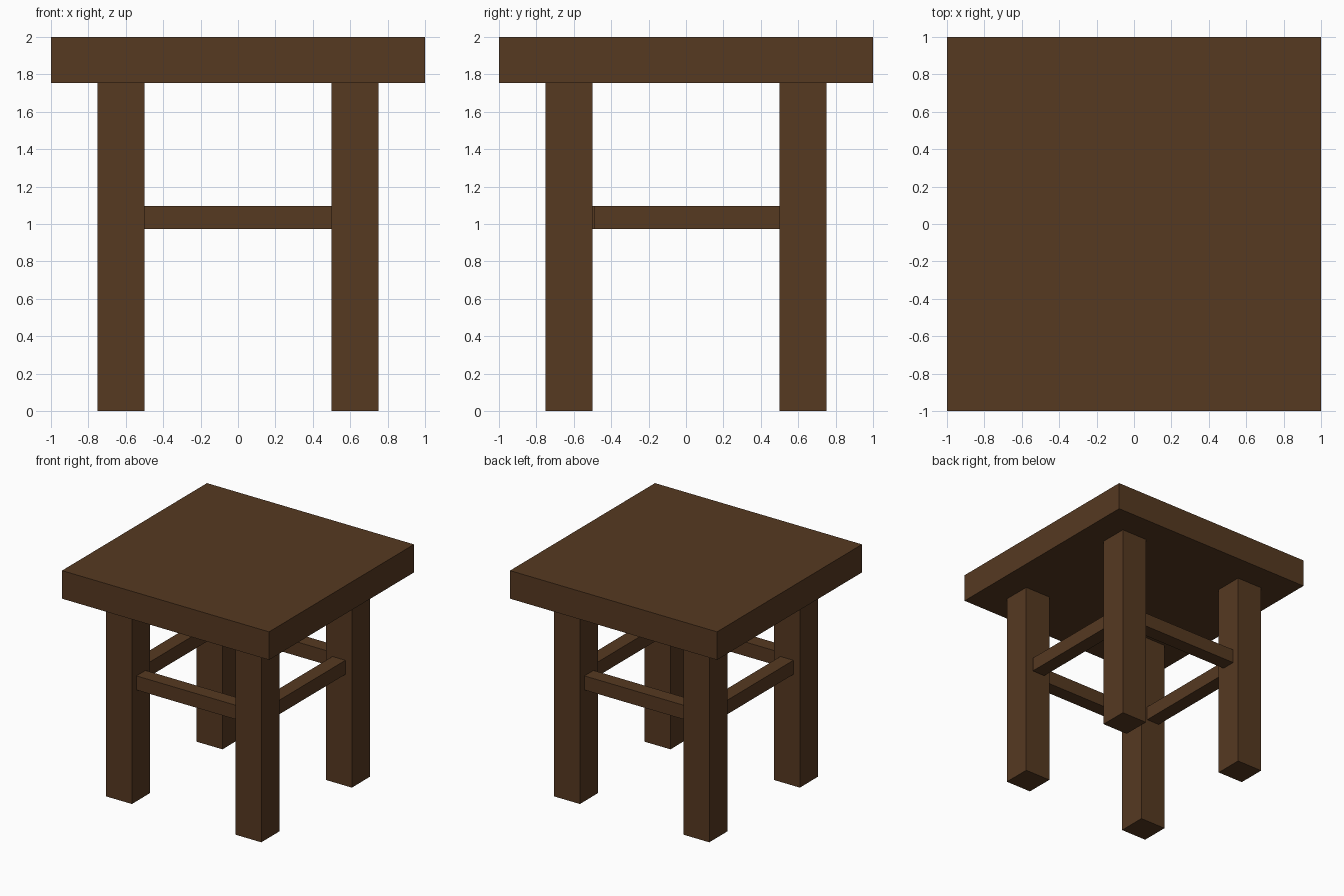
import bpy

if "Cube" in bpy.data.objects:
    bpy.data.objects.remove(bpy.data.objects["Cube"])

wood = bpy.data.materials.new("dark brown wood")
wood.diffuse_color = (0.093, 0.041, 0.0152, 1)
wood.use_nodes = True
wood.node_tree.nodes["Principled BSDF"].inputs["Base Color"].default_value = wood.diffuse_color


def box(name, x, y, z):
    """Box from (min, max) ranges on each axis."""
    bpy.ops.mesh.primitive_cube_add(size=1, location=[(a + b) / 2 for a, b in (x, y, z)])
    ob = bpy.context.object
    ob.name = name
    ob.scale = [b - a for a, b in (x, y, z)]
    bpy.ops.object.transform_apply(location=False, rotation=False, scale=True)
    ob.data.materials.append(wood)


# Seat slab
SEAT_Z = 1.755
box("seat", (-1, 1), (-1, 1), (SEAT_Z, 2))

# Four square legs
for sx, side in ((-1, "left"), (1, "right")):
    for sy, end in ((-1, "front"), (1, "back")):
        cx, cy = 0.625 * sx, 0.625 * sy
        box(f"{end}_{side}_leg", (cx - 0.125, cx + 0.125),
            (cy - 0.125, cy + 0.125), (0, SEAT_Z))

# Stretchers between the legs, centred on the leg thickness
RAIL_Z = (0.972, 1.095)
for s, end, side in ((-1, "front", "left"), (1, "back", "right")):
    across = (0.625 * s - 0.0625, 0.625 * s + 0.0625)
    box(f"{end}_stretcher", (-0.5, 0.5), across, RAIL_Z)
    # the right rail stops just short of the front leg
    start = -0.49 if side == "right" else -0.5
    box(f"{side}_stretcher", across, (start, 0.5), RAIL_Z)
